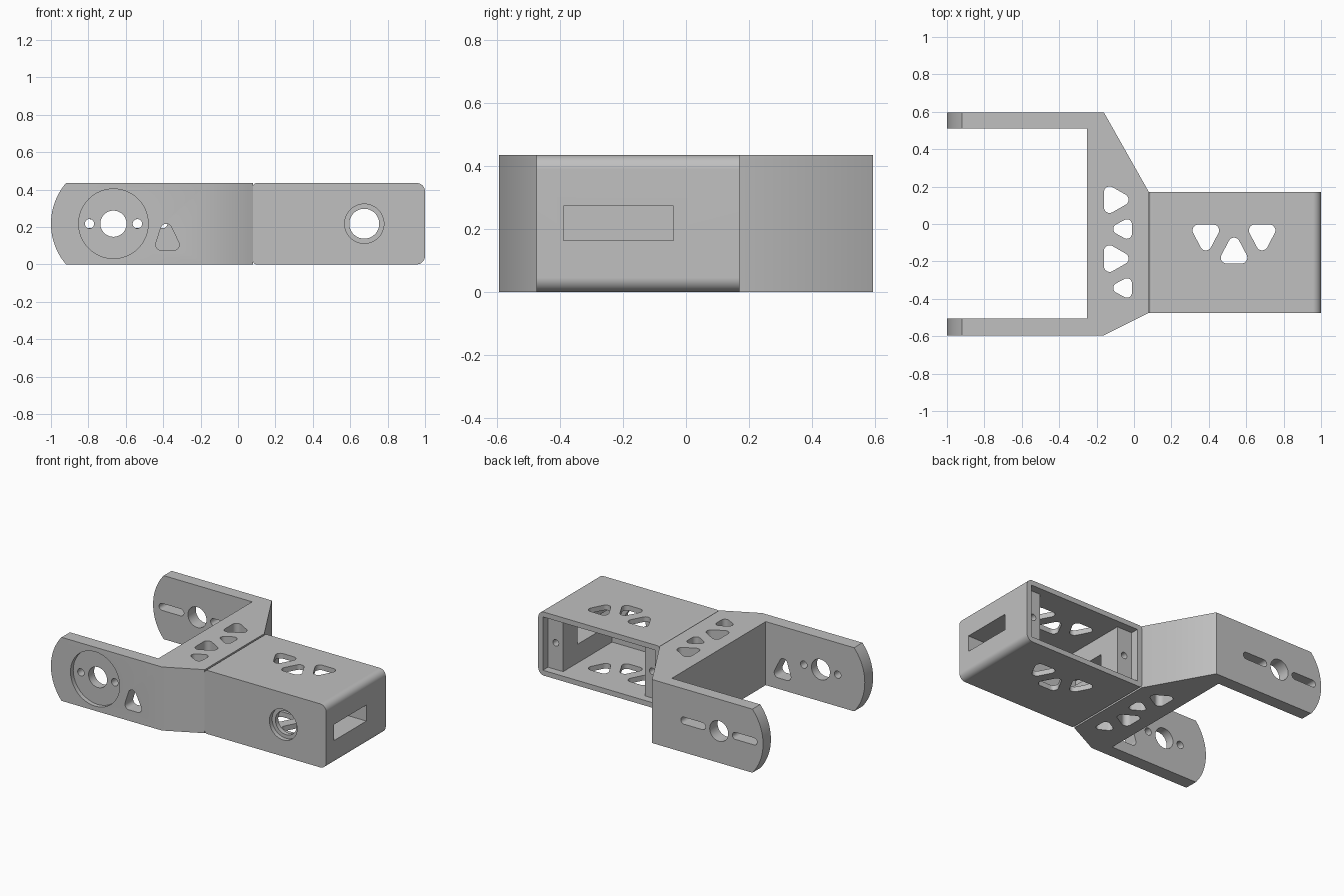
import bpy
import bmesh
from math import cos, sin, atan2, pi, radians

if "Cube" in bpy.data.objects:
    bpy.data.objects.remove(bpy.data.objects["Cube"])

H = 0.435            # overall height
MID = H / 2
PIVOT = -0.666       # x of the fork axis

grey = bpy.data.materials.new("plain grey")
grey.use_nodes = True
grey.diffuse_color = (0.53, 0.53, 0.53, 1)
grey.node_tree.nodes["Principled BSDF"].inputs["Base Color"].default_value = (0.53, 0.53, 0.53, 1)


def arc(cx, cy, r, start, end, steps=12):
    """Points along an arc, angles in degrees."""
    angles = [radians(start + (end - start) * i / steps) for i in range(steps + 1)]
    return [(cx + r * cos(a), cy + r * sin(a)) for a in angles]


def circle(cx, cy, r):
    return arc(cx, cy, r, 0, 360, 48)[:-1]


def rounded(centres, r):
    """Outline around equal circles at counter-clockwise centres."""
    pts = []
    n = len(centres)
    for i, (x, y) in enumerate(centres):
        px, py = centres[i - 1]
        qx, qy = centres[(i + 1) % n]
        a = atan2(y - py, x - px) - pi / 2
        b = atan2(qy - y, qx - x) - pi / 2
        turn = (b - a) % (2 * pi)
        pts += arc(x, y, r, a * 180 / pi, (a + turn) * 180 / pi, 10)
    return pts


def rect(u0, v0, u1, v1):
    return [(u0, v0), (u1, v0), (u1, v1), (u0, v1)]


def prism(name, outline, axis, start, end):
    """Extrude a flat outline along the named axis."""
    place = {"x": lambda u, v, t: (t, u, v),
             "y": lambda u, v, t: (u, t, v),
             "z": lambda u, v, t: (u, v, t)}[axis]
    bm = bmesh.new()
    low = [bm.verts.new(place(u, v, start)) for u, v in outline]
    high = [bm.verts.new(place(u, v, end)) for u, v in outline]
    bm.faces.new(low)
    bm.faces.new(high)
    n = len(outline)
    for i in range(n):
        j = (i + 1) % n
        bm.faces.new((low[i], low[j], high[j], high[i]))
    bmesh.ops.recalc_face_normals(bm, faces=bm.faces)
    mesh = bpy.data.meshes.new(name)
    bm.to_mesh(mesh)
    bm.free()
    mesh.materials.append(grey)
    obj = bpy.data.objects.new(name, mesh)
    bpy.context.collection.objects.link(obj)
    return obj


def carve(obj, outline, axis, start, end, operation="DIFFERENCE"):
    """Cut a prism from the part, or keep only what lies inside it."""
    cutter = prism("cutter", outline, axis, start, end)
    mod = obj.modifiers.new("cut", "BOOLEAN")
    mod.operation = operation
    mod.solver = "EXACT"
    mod.object = cutter
    bpy.context.view_layer.update()
    graph = bpy.context.evaluated_depsgraph_get()
    mesh = bpy.data.meshes.new_from_object(obj.evaluated_get(graph))
    obj.modifiers.clear()
    obj.data = mesh
    bpy.data.objects.remove(cutter)


def finish(obj):
    bpy.ops.object.select_all(action="DESELECT")
    obj.select_set(True)
    bpy.context.view_layer.objects.active = obj
    bpy.ops.object.shade_smooth_by_angle(angle=radians(30))
    obj.modifiers.new("even shading", "WEIGHTED_NORMAL").keep_sharp = True


# Fork: two arms and a tapered bridge
half_fork = [(-1.02, -0.505), (-1.02, -0.595), (-0.16, -0.595), (0.08, -0.475)]
fork = prism("fork_bracket", half_fork + [
    (0.08, 0.17), (-0.16, 0.595), (-1.02, 0.595), (-1.02, 0.51),
    (-0.25, 0.51), (-0.25, -0.505)], "z", 0, H)

# Rounded arm ends
end_shape = arc(PIVOT, MID, 0.334, 120, 240, 40) + [(0.3, -0.07), (0.3, 0.506)]
carve(fork, end_shape, "y", -1, 1, "INTERSECT")

# Pivot holes through both arms
carve(fork, circle(PIVOT, MID, 0.07), "y", -1, 1)

# Front arm: horn recess, screw holes and weight-saving triangle
carve(fork, circle(PIVOT, MID, 0.186), "y", -0.7, -0.565)
for side in (-1, 1):
    carve(fork, circle(PIVOT + side * 0.128, MID, 0.025), "y", -0.7, -0.4)
carve(fork, rounded([(-0.41, 0.105), (-0.344, 0.105), (-0.384, 0.187)], 0.03), "y", -0.7, -0.4)

# Back arm: long slots either side of the pivot
for side in (-1, 1):
    cx = PIVOT + side * 0.195
    carve(fork, rounded([(cx - 0.07, MID), (cx + 0.07, MID)], 0.024), "y", 0.4, 0.7)

# Bridge: alternating large and small triangular holes
for y in (0.13, -0.185):
    carve(fork, rounded([(-0.13, y + 0.04), (-0.13, y - 0.04), (-0.06, y)], 0.031), "z", -1, 1)
    y -= 0.157
    carve(fork, rounded([(-0.084, y), (-0.038, y - 0.025), (-0.038, y + 0.025)], 0.027), "z", -1, 1)
finish(fork)

# Housing: box with rounded end edges
body = (arc(0.955, 0.045, 0.045, -90, 0) + arc(0.955, H - 0.045, 0.045, 0, 90)
        + arc(0.1, H - 0.02, 0.02, 90, 180) + arc(0.1, 0.02, 0.02, 180, 270))
housing = prism("servo_housing", body, "y", -0.475, 0.17)

# Open back: shallow seat, then a deep pocket between the mounting posts
carve(housing, rect(0.115, 0.035, 0.965, H - 0.035), "y", 0.115, 0.4)
carve(housing, rect(0.23, 0.035, 0.85, H - 0.035), "y", -0.415, 0.4)

# Screw holes in the posts
for x in (0.175, 0.905):
    carve(housing, circle(x, MID, 0.022), "y", -0.02, 0.3)

# Cable slot through the posts and end wall
carve(housing, rect(-0.39, 0.163, -0.04, 0.273), "x", 0.14, 1.1)

# Front shaft hole with counterbore
carve(housing, circle(0.675, MID, 0.105), "y", -0.6, -0.445)
carve(housing, circle(0.675, MID, 0.08), "y", -0.6, -0.3)

# Triangular holes through top and bottom
for x, y, s in ((0.384, -0.034, -1), (0.535, -0.18, 1), (0.685, -0.034, -1)):
    tri = [(x - s * 0.04, y), (x + s * 0.04, y), (x, y + s * 0.076)]
    carve(housing, rounded(tri, 0.031), "z", -1, 1)
finish(housing)
